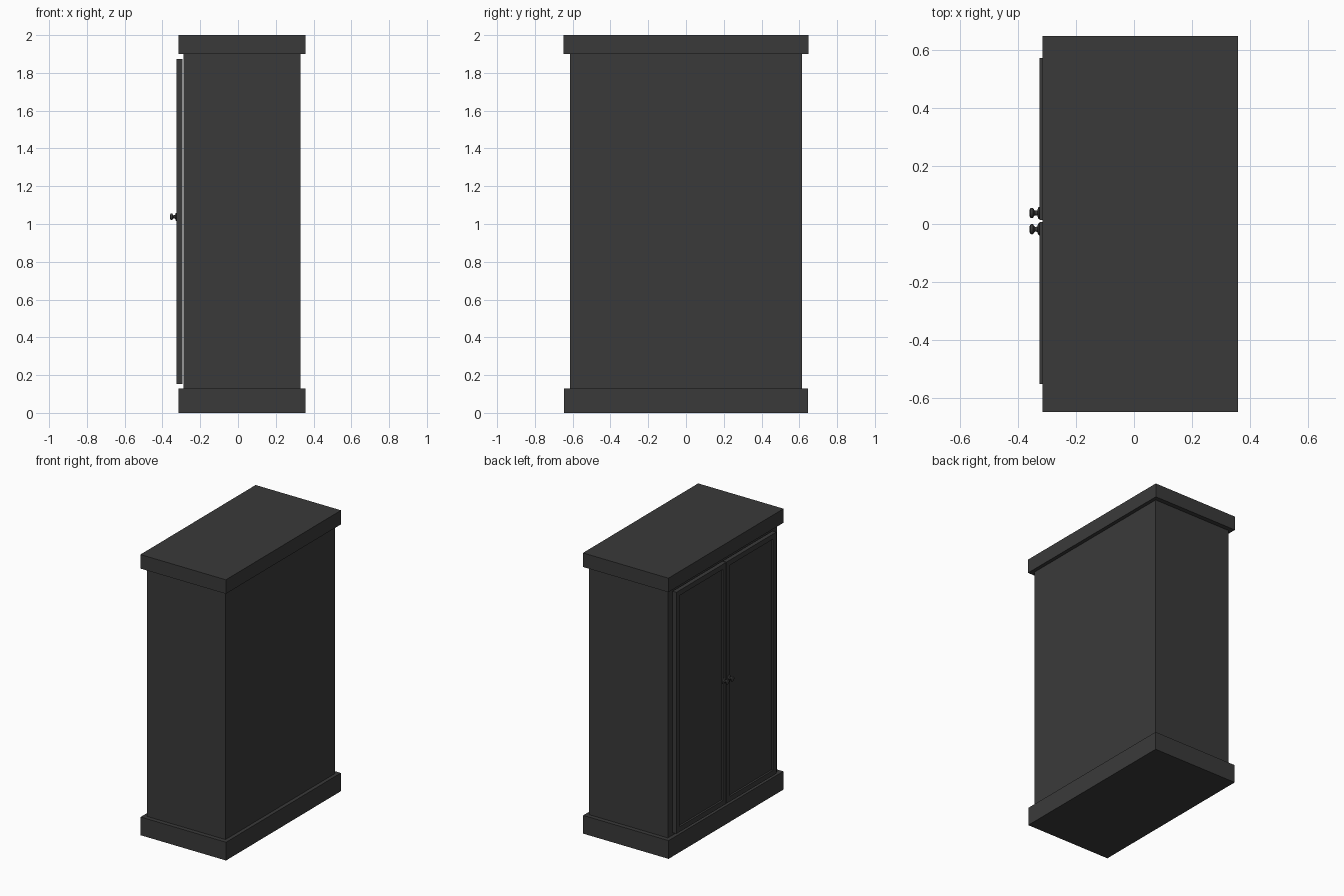
import bpy, bmesh, math
from mathutils import Matrix

if "Cube" in bpy.data.objects:
    bpy.data.objects.remove(bpy.data.objects["Cube"])

dark = bpy.data.materials.new("dark_paint")
dark.diffuse_color = (0.042, 0.042, 0.042, 1)
dark.use_nodes = True
dark.node_tree.nodes["Principled BSDF"].inputs["Base Color"].default_value = dark.diffuse_color
DOOR_MID = 0.01   # y of the gap between the doors


def finish(name, bm):
    bmesh.ops.recalc_face_normals(bm, faces=bm.faces)
    me = bpy.data.meshes.new(name)
    bm.to_mesh(me)
    bm.free()
    me.materials.append(dark)
    ob = bpy.data.objects.new(name, me)
    bpy.context.collection.objects.link(ob)
    return ob


def box_bm(x, y, z):
    bm = bmesh.new()
    bmesh.ops.create_cube(bm, size=1)
    for v in bm.verts:
        for i, (lo, hi) in enumerate((x, y, z)):
            v.co[i] = hi if v.co[i] > 0 else lo
    return bm


def box(name, x, y, z):
    return finish(name, box_bm(x, y, z))


# Carcass, plinth and top slab
box("cabinet_body", (-0.288, 0.332), (-0.615, 0.615), (0.13, 1.9))
box("plinth", (-0.315, 0.358), (-0.646, 0.646), (0, 0.13))
box("top_slab", (-0.315, 0.358), (-0.648, 0.648), (1.9, 2.0))


# Door with a recessed panel on its outer face
def door(name, side):
    y = sorted((DOOR_MID + side * 0.003, DOOR_MID + side * 0.562))
    bm = box_bm((-0.325, -0.295), y, (0.153, 1.873))
    bmesh.ops.recalc_face_normals(bm, faces=bm.faces)
    front = [f for f in bm.faces if f.normal.x < -0.9]
    bmesh.ops.inset_region(bm, faces=front, thickness=0.052)
    bmesh.ops.inset_region(bm, faces=front, thickness=0.004, depth=-0.01)
    return finish(name, bm)


# Turned knob: (radius, distance out from the door face)
PROFILE = [(0, -0.002), (0.021, -0.002), (0.021, 0.003), (0.017, 0.006),
           (0.009, 0.008), (0.008, 0.016), (0.012, 0.02), (0.017, 0.023),
           (0.018, 0.027), (0.016, 0.032), (0.01, 0.035), (0, 0.036)]


def knob(name, side):
    bm = bmesh.new()
    vs = [bm.verts.new((r, 0, h)) for r, h in PROFILE]
    es = [bm.edges.new(p) for p in zip(vs, vs[1:])]
    bmesh.ops.spin(bm, geom=vs + es, axis=(0, 0, 1), cent=(0, 0, 0),
                   angle=math.tau, steps=24)
    bmesh.ops.remove_doubles(bm, verts=bm.verts, dist=1e-5)
    bmesh.ops.transform(bm, verts=bm.verts, matrix=Matrix.Translation(
        (-0.325, DOOR_MID + side * 0.028, 1.038)) @ Matrix.Rotation(-math.pi / 2, 4, 'Y'))
    ob = finish(name, bm)
    bpy.ops.object.select_all(action='DESELECT')
    ob.select_set(True)
    bpy.context.view_layer.objects.active = ob
    bpy.ops.object.shade_smooth_by_angle(angle=math.radians(40))


for label, side in (("left", 1), ("right", -1)):
    door(label + "_door", side)
    knob(label + "_knob", side)
